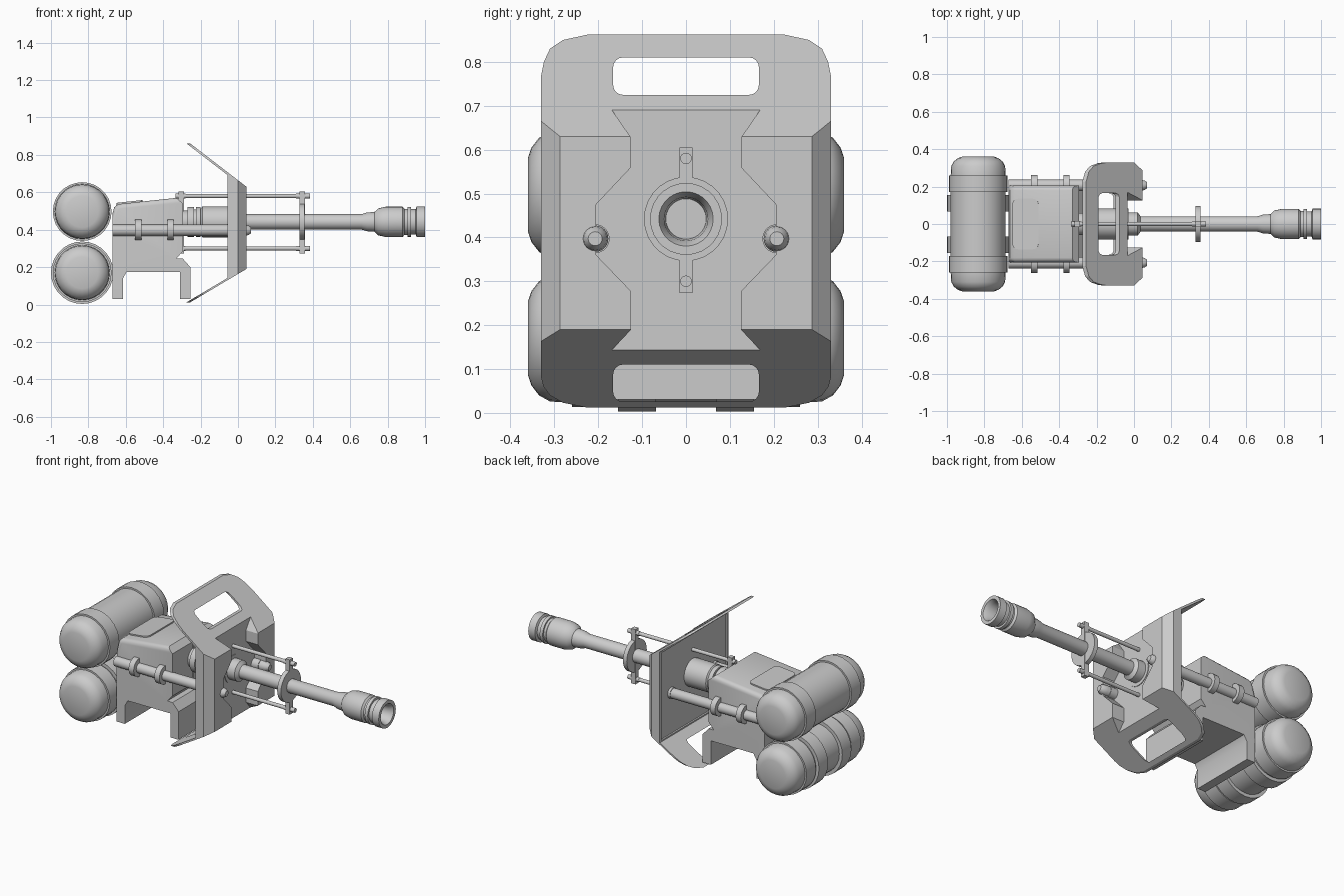
import bpy, bmesh, math
from mathutils import Matrix, Vector

cube = bpy.data.objects.get("Cube")
if cube:
    bpy.data.objects.remove(cube, do_unlink=True)

grey = bpy.data.materials.new("plain grey")
grey.use_nodes = True
COLOUR = (0.6, 0.6, 0.6, 1)
grey.diffuse_color = COLOUR
grey.node_tree.nodes["Principled BSDF"].inputs["Base Color"].default_value = COLOUR

AXIS_Z = 0.442


def finish(name, bm, smooth=False):
    bmesh.ops.recalc_face_normals(bm, faces=bm.faces)
    mesh = bpy.data.meshes.new(name)
    bm.to_mesh(mesh)
    bm.free()
    mesh.materials.append(grey)
    ob = bpy.data.objects.new(name, mesh)
    bpy.context.collection.objects.link(ob)
    if smooth:
        bpy.ops.object.select_all(action="DESELECT")
        ob.select_set(True)
        bpy.context.view_layer.objects.active = ob
        bpy.ops.object.shade_smooth_by_angle(angle=math.radians(32))
    return ob


def lathe(name, profile, centre, along_y=False, sides=24):
    """Turn (distance, radius) points around the x or y axis."""
    bm = bmesh.new()
    verts = [bm.verts.new((t, 0, r)) for t, r in profile]
    edges = [bm.edges.new(pair) for pair in zip(verts, verts[1:])]
    bmesh.ops.spin(bm, geom=verts + edges, cent=(0, 0, 0), axis=(1, 0, 0),
                   angle=math.tau, steps=sides, use_duplicate=False)
    bmesh.ops.remove_doubles(bm, verts=bm.verts, dist=1e-4)
    if along_y:
        bm.transform(Matrix.Rotation(math.pi / 2, 4, "Z"))
    bm.transform(Matrix.Translation(centre))
    return finish(name, bm, True)


def rod(name, x0, x1, y, z, r, sides=16):
    return lathe(name, [(x0, 0), (x0, r), (x1, r), (x1, 0)], (0, y, z), sides=sides)


def box(name, x, y, z):
    bm = bmesh.new()
    bmesh.ops.create_cube(bm, size=1)
    for v in bm.verts:
        v.co = [(lo + hi) / 2 + c * (hi - lo) for c, (lo, hi) in zip(v.co, (x, y, z))]
    return finish(name, bm)


def prism(points, offset):
    bm = bmesh.new()
    face = bm.faces.new([bm.verts.new(p) for p in points])
    out = bmesh.ops.extrude_face_region(bm, geom=[face])["geom"]
    bmesh.ops.translate(bm, vec=offset, verts=[g for g in out if isinstance(g, bmesh.types.BMVert)])
    return bm


def mirrored(half):
    return half + [(-y, z) for y, z in reversed(half)]


def cut(ob, cutter):
    mod = ob.modifiers.new("cut", "BOOLEAN")
    mod.operation, mod.solver, mod.object = "DIFFERENCE", "EXACT", cutter
    bpy.context.view_layer.objects.active = ob
    bpy.ops.object.select_all(action="DESELECT")
    ob.select_set(True)
    bpy.ops.object.modifier_apply(modifier=mod.name)
    bpy.data.objects.remove(cutter, do_unlink=True)


# Stacked tanks with domed ends and straps
half_tank = [(0.36, 0), (0.36, 0.085), (0.352, 0.108), (0.335, 0.13), (0.31, 0.144), (0.26, 0.147),
             (0.26, 0.157), (0.17, 0.157), (0.17, 0.147)]
lower_straps = [(0.155, 0.147), (0.155, 0.167), (0.068, 0.167), (0.068, 0.147)]
for name, z, extra in (("upper_tank", 0.497, []), ("lower_tank", 0.17, lower_straps)):
    half = half_tank + extra
    lathe(name, half + [(-t, r) for t, r in reversed(half)], (-0.833, 0, z), True, 28)

# Breech housing with its two feet
outline = [(-0.67, 0.03), (-0.615, 0.03), (-0.615, 0.14), (-0.595, 0.175), (-0.31, 0.175),
           (-0.31, 0.03), (-0.255, 0.03), (-0.255, 0.2), (-0.295, 0.245), (-0.33, 0.245),
           (-0.295, 0.285), (-0.295, 0.54), (-0.33, 0.57), (-0.64, 0.537), (-0.662, 0.52), (-0.67, 0.49)]
bm = prism([(x, -0.205, z) for x, z in outline], (0, 0.41, 0))
rim = [e for e in bm.edges if abs(e.verts[0].co.y - e.verts[1].co.y) < 0.01
       and all(v.co.z > 0.48 and v.co.x < -0.32 for v in e.verts)]
bmesh.ops.bevel(bm, geom=rim, offset=0.025, segments=3, affect="EDGES", profile=0.5)
finish("breech_housing", bm, True)

# Hatch on the sloping top of the housing
bm = bmesh.new()
bmesh.ops.create_cube(bm, size=1)
bmesh.ops.scale(bm, vec=(0.14, 0.27, 0.016), verts=bm.verts)
corners = [e for e in bm.edges if abs(e.verts[0].co.z - e.verts[1].co.z) > 0.01]
bmesh.ops.bevel(bm, geom=corners, offset=0.03, segments=4, affect="EDGES", profile=0.5)
bm.transform(Matrix.Translation((-0.58, 0, 0.543)) @ Matrix.Rotation(-math.atan(0.106), 4, "Y"))
finish("breech_hatch", bm)

# Barrel: ringed sleeve, slim tube and hollow muzzle
lathe("barrel", [(-0.31, 0), (-0.31, 0.06), (-0.27, 0.06), (-0.27, 0.08), (-0.235, 0.08), (-0.235, 0.065),
                 (-0.225, 0.065), (-0.225, 0.08), (-0.2, 0.08), (-0.2, 0.07), (-0.19, 0.083),
                 (-0.03, 0.083), (-0.03, 0.062), (0.02, 0.062), (0.035, 0.041), (0.66, 0.041),
                 (0.69, 0.05), (0.73, 0.053), (0.75, 0.072), (0.79, 0.081), (0.88, 0.081),
                 (0.89, 0.07), (0.905, 0.07), (0.905, 0.08), (0.925, 0.08), (0.925, 0.068),
                 (0.95, 0.068), (0.955, 0.082), (1.0, 0.082), (1.0, 0.062), (0.975, 0.05),
                 (0.92, 0.046), (0.92, 0)], (0, 0, AXIS_Z), sides=28)

# Guide rods held by a front and a rear bracket
rod("guide_disc", 0.33, 0.355, 0, AXIS_Z, 0.096, 28)
for name, x in (("front_bracket", 0.328), ("rear_bracket", -0.318)):
    box(name, (x, x + 0.029), (-0.015, 0.015), (0.273, 0.605))
for name, z in (("upper_guide", 0.58), ("lower_guide", 0.3)):
    rod(name + "_rod", -0.32, 0.35, 0, z, 0.011)
    rod(name + "_front_nut", 0.31, 0.385, 0, z, 0.013)
    rod(name + "_rear_nut", -0.335, -0.28, 0, z, 0.013)

# Side pipes with clamps and rounded tips
for side, y in (("left", 0.207), ("right", -0.207)):
    lathe(side + "_pipe", [(-0.67, 0), (-0.67, 0.03), (0.03, 0.03), (0.055, 0.026), (0.07, 0.016),
                           (0.07, 0)], (0, y, 0.397))
    for place, x in (("rear", -0.55), ("front", -0.378)):
        rod(f"{side}_{place}_clamp", x, x + 0.034, y, 0.4, 0.055, 20)
    rod(side + "_pipe_collar", -0.06, 0.012, y, 0.397, 0.033, 20)


# Sloping planes that the shield's top and bottom follow
def top_x(z):
    return 0.045 - (z - 0.63) * 1.3


def bottom_x(z):
    return 0.045 - (0.19 - z) * 1.685


# Shield body: chamfered block with a stepped central channel
bm = bmesh.new()
for x, y in ((0.045, 0.287), (0.0, 0.33), (-0.055, 0.33)):
    for sy in (-y, y):
        bm.verts.new((x, sy, 0.63 + (0.045 - x) / 1.3))
        bm.verts.new((x, sy, 0.19 - (0.045 - x) / 1.685))
bmesh.ops.convex_hull(bm, input=bm.verts)
bmesh.ops.dissolve_limit(bm, angle_limit=0.03, verts=bm.verts, edges=bm.edges)
shield = finish("shield_body", bm)
half = [(0.17, 0.1), (0.17, 0.142), (0.125, 0.19), (0.125, 0.277), (0.205, 0.36), (0.205, 0.475),
        (0.125, 0.56), (0.125, 0.627), (0.17, 0.692), (0.17, 0.75)]
cut(shield, finish("channel_cutter", prism([(-0.034, y, z) for y, z in mirrored(half)], (0.2, 0, 0))))
# Shallow hollow in the back
cut(shield, box("back_cutter", (-0.2, -0.045), (-0.315, 0.315), (0.15, 0.68)))


# Shield wings: thin sloping plates, each with a rounded slot
def wing(name, half, plane, slot_z):
    thick = Vector((-0.02, 0, 0))
    ob = finish(name, prism([(plane(z), y, z) for y, z in mirrored(half)], thick))
    z0, z1 = slot_z
    bm = prism([(-0.4, y, z) for y, z in ((-0.166, z0), (0.166, z0), (0.166, z1), (-0.166, z1))],
               (0.5, 0, 0))
    ends = [e for e in bm.edges if abs(e.verts[0].co.x - e.verts[1].co.x) > 0.1]
    bmesh.ops.bevel(bm, geom=ends, offset=0.022, segments=4, affect="EDGES", profile=0.5)
    cut(ob, finish("slot_cutter", bm))


wing("upper_wing", [(0.33, 0.692), (0.33, 0.77), (0.324, 0.8), (0.31, 0.83), (0.28, 0.85), (0.225, 0.862)],
     top_x, (0.725, 0.81))
wing("lower_wing", [(0.33, 0.142), (0.33, 0.08), (0.325, 0.06), (0.31, 0.04), (0.28, 0.023), (0.225, 0.012)],
     bottom_x, (0.026, 0.11))
